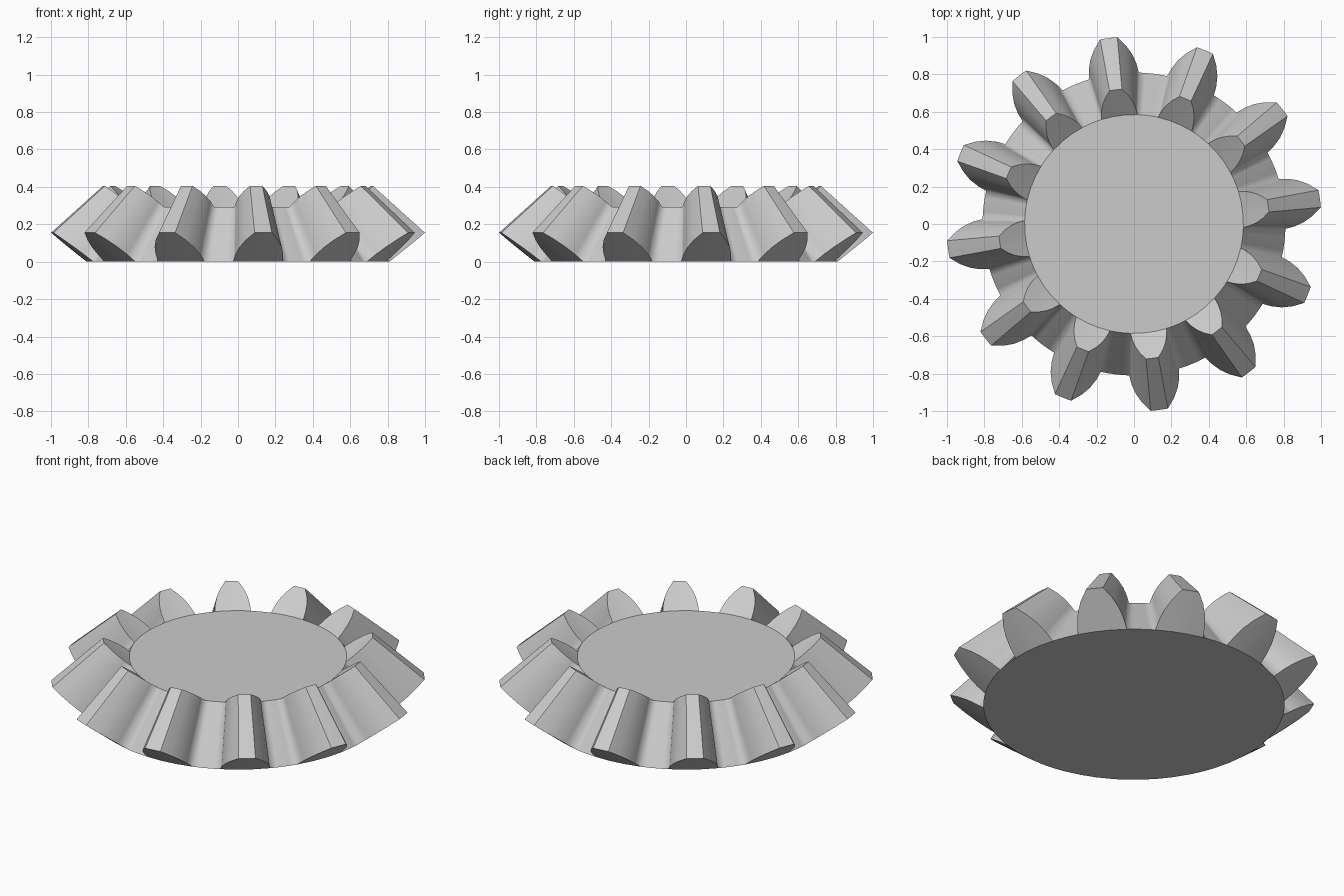
import bpy, bmesh
from math import radians, cos, sin, hypot, degrees

if "Cube" in bpy.data.objects:
    bpy.data.objects.remove(bpy.data.objects["Cube"])

TEETH, PHASE = 12, 7.75            # tooth count, direction of first tooth (degrees)
ROOT_R, TIP_R, TIP_Z = 0.81, 1.003, 0.155
APEX, SHRINK = 1.055, 0.722        # cone apex height, inner end scale about the apex
HALF = [9.6, 8.6, 7.2, 5.2, 2.65]  # tooth half-angle from root to tip
COLS = [-1, -0.33, 0.33, 1]        # columns across a tooth
GAP = [12.3, 15, 17.7]             # extra root points between teeth

bm = bmesh.new()


def point(row, angle, inner):
    t = row / (len(HALF) - 1)
    r, z = ROOT_R + (TIP_R - ROOT_R) * t, TIP_Z * t
    if inner:
        r, z = r * SHRINK, APEX + (z - APEX) * SHRINK
    return (r * cos(radians(angle)), r * sin(radians(angle)), z)


def face(points):
    return bm.faces.new([bm.verts.new(p) for p in points])


discs = {False: [], True: []}
for k in range(TEETH):
    a = PHASE + 360 / TEETH * k
    top = len(HALF) - 1
    # outline of one tooth and the gap after it: (row, angle)
    outline = [(i, a - h) for i, h in enumerate(HALF)]
    outline += [(top, a + c * HALF[top]) for c in COLS[1:-1]]
    outline += [(i, a + HALF[i]) for i in range(top, -1, -1)]
    outline += [(0, a + g) for g in GAP]
    outline += [(0, a + 360 / TEETH - HALF[0])]
    # flanks, tip land and gap running along the cone
    for p, q in zip(outline, outline[1:]):
        face([point(*p, False), point(*q, False), point(*q, True), point(*p, True)])
    # end faces of the tooth
    for inner in (False, True):
        for i in range(top):
            for c, d in zip(COLS, COLS[1:]):
                face([point(i, a + c * HALF[i], inner), point(i, a + d * HALF[i], inner),
                      point(i + 1, a + d * HALF[i + 1], inner),
                      point(i + 1, a + c * HALF[i + 1], inner)])
        discs[inner] += [point(0, a + c * HALF[0], inner) for c in COLS]
        discs[inner] += [point(0, a + g, inner) for g in GAP]

# flat bottom and top discs
for inner in (False, True):
    face(discs[inner])

bmesh.ops.remove_doubles(bm, verts=bm.verts, dist=1e-4)
bmesh.ops.recalc_face_normals(bm, faces=bm.faces)


def on_root(v):
    return abs(hypot(v.co.x, v.co.y) / (APEX - v.co.z) - ROOT_R / APEX) < 1e-3


# smooth flanks and gaps that blend together, crisp edges elsewhere
for f in bm.faces:
    f.smooth = True
for e in bm.edges:
    v, w = e.verts
    along_root = on_root(v) and on_root(w) and abs(v.co.z - w.co.z) > 0.1
    e.smooth = along_root or degrees(e.calc_face_angle(0)) < 22

mesh = bpy.data.meshes.new("bevel_gear")
bm.to_mesh(mesh)
bm.free()
gear = bpy.data.objects.new("bevel_gear", mesh)
bpy.context.collection.objects.link(gear)

grey = bpy.data.materials.new("plain grey")
grey.diffuse_color = (0.6, 0.6, 0.6, 1)
grey.use_nodes = True
grey.node_tree.nodes["Principled BSDF"].inputs["Base Color"].default_value = grey.diffuse_color
mesh.materials.append(grey)
